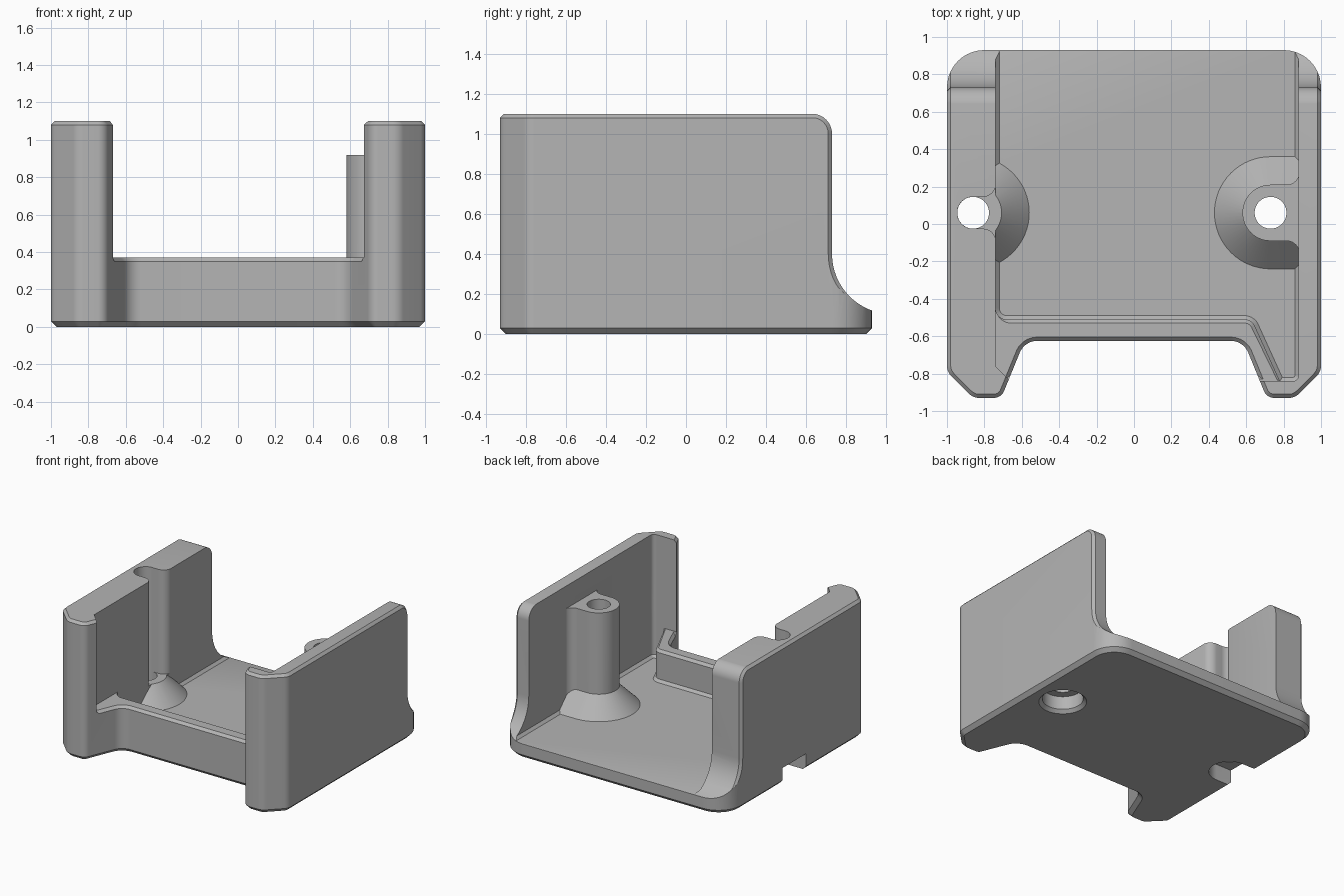
import bpy, bmesh, math
from mathutils import Vector

if "Cube" in bpy.data.objects:
    bpy.data.objects.remove(bpy.data.objects["Cube"])

grey = bpy.data.materials.new("light_grey")
grey.use_nodes = True
grey.diffuse_color = (0.46, 0.46, 0.46, 1)
grey.node_tree.nodes["Principled BSDF"].inputs["Base Color"].default_value = (0.46, 0.46, 0.46, 1)

MID = 0.06  # y of both screw holes


def rounded(corners, segs=10):
    """Closed outline from (x, y, optional radius) corners."""
    pts, n = [], len(corners)
    for i, c in enumerate(corners):
        p = Vector(c[:2])
        if len(c) < 3:
            pts.append(p)
            continue
        a = (Vector(corners[i - 1][:2]) - p).normalized()
        b = (Vector(corners[(i + 1) % n][:2]) - p).normalized()
        half = a.angle(b) / 2
        centre = p + (a + b).normalized() * c[2] / math.sin(half)
        start = p + a * c[2] / math.tan(half) - centre
        end = p + b * c[2] / math.tan(half) - centre
        sweep = math.atan2(start.x * end.y - start.y * end.x, start.dot(end))
        for k in range(segs + 1):
            t = sweep * k / segs
            co, si = math.cos(t), math.sin(t)
            pts.append(centre + Vector((start.x * co - start.y * si, start.x * si + start.y * co)))
    return pts


def inset(pts, d):
    """Move an outline inward by d with mitred corners."""
    n = len(pts)
    area = sum(pts[i - 1].x * pts[i].y - pts[i].x * pts[i - 1].y for i in range(n))
    s = 1 if area > 0 else -1
    out = []
    for i, p in enumerate(pts):
        e1 = (p - pts[i - 1]).normalized()
        e2 = (pts[(i + 1) % n] - p).normalized()
        n1, n2 = Vector((-e1.y, e1.x)) * s, Vector((-e2.y, e2.x)) * s
        out.append(p + (n1 + n2) * d / (1 + n1.dot(n2)))
    return out


def loft(name, rings, along_x=False):
    """Solid through (outline, level) rings."""
    bm = bmesh.new()
    loops = []
    for pts, h in rings:
        loops.append([bm.verts.new((h, p.x, p.y) if along_x else (p.x, p.y, h)) for p in pts])
    for lo, hi in zip(loops, loops[1:]):
        for i in range(len(lo)):
            bm.faces.new((lo[i - 1], lo[i], hi[i], hi[i - 1]))
    bm.faces.new(loops[0])
    bm.faces.new(loops[-1])
    bmesh.ops.recalc_face_normals(bm, faces=bm.faces)
    mesh = bpy.data.meshes.new(name)
    bm.to_mesh(mesh)
    bm.free()
    mesh.materials.append(grey)
    obj = bpy.data.objects.new(name, mesh)
    bpy.context.collection.objects.link(obj)
    return obj


def prism(name, pts, levels, along_x=False):
    return loft(name, [(inset(pts, d), h) for h, d in levels], along_x)


def tongue(cx, r, flat):
    """Half circle about cx, run straight out to x = flat."""
    s = 1 if flat > cx else -1
    arc = [math.pi * (k / 32 - 0.5) for k in range(33)]
    pts = [Vector((cx - s * r * math.cos(t), MID + r * math.sin(t))) for t in arc]
    return pts + [Vector((flat, MID + r)), Vector((flat, MID - r))]


def circle(cx, r):
    return [Vector((cx + r * math.cos(t), MID + r * math.sin(t)))
            for t in (math.tau * k / 48 for k in range(48))]


def combine(body, tool, operation):
    mod = body.modifiers.new(tool.name, "BOOLEAN")
    mod.operation, mod.solver, mod.object = operation, "EXACT", tool
    bpy.context.view_layer.objects.active = body
    bpy.ops.object.modifier_apply(modifier=mod.name)
    bpy.data.objects.remove(tool)


# Main block from the plan outline, chamfered at bottom and top
side = [(1, 0.93, 0.2), (1, -0.79, 0.08), (0.86, -0.93, 0.08), (0.71, -0.93, 0.06), (0.585, -0.625, 0.1)]
plan = rounded(side + [(-c[0],) + c[1:] for c in reversed(side)])
body = prism("bracket_body", plan, [(0, 0.03), (0.03, 0), (1.08, 0), (1.1, 0.02)])

# Side profile: rounded top rear corner, concave sweep down to the rear lip
profile = rounded([(-1.1, -0.1), (1.1, -0.1), (1.1, 0.1), (0.73, 0.1, 0.3), (0.73, 1.101, 0.1), (-1.1, 1.101)], 16)
combine(body, prism("side_profile", profile, [(-1.001, 0.02), (-0.981, 0), (0.981, 0), (1.001, 0.02)], True), "INTERSECT")

# Open space between the tall walls, above the front rail
upper = rounded([(-0.74, 1.2), (-0.74, -0.76), (-0.66, -0.84), (0.88, -0.84, 0.03), (0.88, 1.2)])
combine(body, prism("upper_space", upper, [(0.37, 0), (1.3, 0)]), "DIFFERENCE")


def pocket_plan(gap):
    return rounded([(-0.74 + gap, 1.2), (-0.74 + gap, -0.51, 0.06), (0.63, -0.51, 0.06),
                    (0.78, -0.84 + gap), (0.88 - gap, -0.84 + gap, 0.03), (0.88 - gap, 1.2)])


# Floor pocket with a small chamfer around the floor, and the rail's chamfers
combine(body, prism("floor_pocket", pocket_plan(0), [(0.12, 0.02), (0.14, 0), (0.6, 0)]), "DIFFERENCE")
combine(body, prism("rail_inner_chamfer", pocket_plan(0.023), [(0.35, 0), (0.372, -0.022)]), "DIFFERENCE")
recess = rounded([(-0.661, -0.81), (-0.585, -0.625, 0.1), (0.585, -0.625, 0.1), (0.661, -0.81)])
combine(body, prism("rail_outer_chamfer", recess, [(0.35, 0), (0.372, -0.022)]), "DIFFERENCE")

# Conical feet around both screw positions
for cx, flat in ((0.73, 0.9), (-0.86, -0.9)):
    foot = [(tongue(cx, r, flat), z) for r, z in ((0.3, 0.1), (0.3, 0.12), (0.15, 0.27))]
    combine(body, loft("conical_foot", foot), "UNION")

# Screw post blended into the thin wall
post = rounded([(0.9, -0.25), (0.885, -0.25), (0.885, -0.09, 0.07), (0.58, -0.09, 0.149),
                (0.58, 0.21, 0.149), (0.885, 0.21, 0.07), (0.885, 0.37), (0.9, 0.37)], 16)
combine(body, prism("screw_post", post, [(0.11, 0), (0.92, 0)]), "UNION")

# Flared channel in the thick wall
channel = rounded([(-0.7, 0.3), (-0.738, 0.3), (-0.738, 0.145, 0.07), (-0.945, 0.145, 0.084),
                   (-0.945, -0.025, 0.084), (-0.738, -0.025, 0.07), (-0.738, -0.18), (-0.7, -0.18)], 16)
combine(body, prism("screw_channel", channel, [(0.268, 0), (1.3, 0)]), "DIFFERENCE")

# Screw holes, round counterbore, and the counterbore open to the outer side
for cx in (0.73, -0.86):
    combine(body, loft("screw_hole", [(circle(cx, 0.085), -0.1), (circle(cx, 0.085), 1.3)]), "DIFFERENCE")
bore = [(circle(0.73, r), z) for r, z in ((0.175, -0.01), (0.175, 0), (0.15, 0.025), (0.15, 0.13))]
combine(body, loft("counterbore", bore), "DIFFERENCE")
slot = tongue(-0.86, 0.15, -1.1)
combine(body, loft("open_counterbore", [(slot, -0.1), (slot, 0.13)]), "DIFFERENCE")

# Smooth curved faces, keep edges crisp
bpy.ops.object.select_all(action="DESELECT")
body.select_set(True)
bpy.context.view_layer.objects.active = body
bpy.ops.object.shade_smooth_by_angle(angle=math.radians(25))
